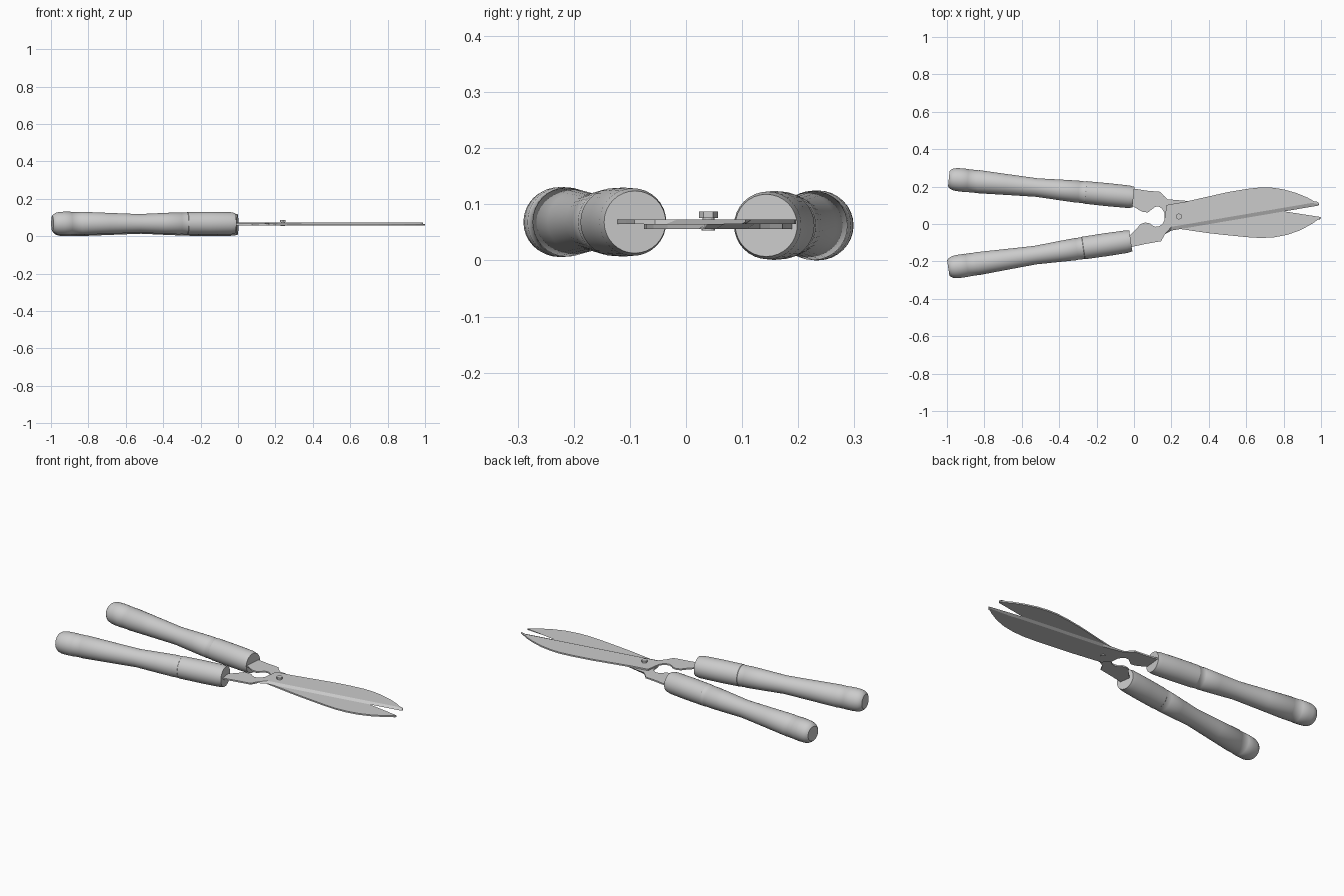
import bpy, bmesh, math
from mathutils import Vector

if "Cube" in bpy.data.objects:
    bpy.data.objects.remove(bpy.data.objects["Cube"])


def finish(bm, name, smooth=None):
    bmesh.ops.recalc_face_normals(bm, faces=bm.faces[:])
    me = bpy.data.meshes.new(name)
    bm.to_mesh(me)
    bm.free()
    ob = bpy.data.objects.new(name, me)
    bpy.context.collection.objects.link(ob)
    if smooth:
        bpy.ops.object.select_all(action='DESELECT')
        ob.select_set(True)
        bpy.context.view_layer.objects.active = ob
        bpy.ops.object.shade_smooth_by_angle(angle=math.radians(smooth))
    return ob


def handle(name, start, end, z, n=32):
    """Turned grip running from its butt (start) to its collar (end)."""
    prof = [(0, .041), (.006, .048), (.018, .056), (.035, .0605), (.06, .0622),
            (.098, .0625), (.100, .0612), (.153, .0608), (.155, .0618),
            (.30, .056), (.47, .0495), (.60, .0555), (.69, .0592), (.692, .058),
            (.728, .059), (.73, .0605), (.85, .0615), (.96, .0602), (.985, .0555)]
    a, b = Vector((*start, z)), Vector((*end, z))
    d = (b - a).normalized()
    side, up = Vector((-d.y, d.x, 0)), Vector((0, 0, 1))
    scale = (b - a).length / prof[-1][0]
    bm = bmesh.new()
    rings = []
    for t, r in prof:
        rings.append([bm.verts.new(a + d * t * scale
                      + side * r * math.cos(i * math.tau / n)
                      + up * r * math.sin(i * math.tau / n)) for i in range(n)])
    for p, q in zip(rings, rings[1:]):
        for i in range(n):
            j = (i + 1) % n
            bm.faces.new((p[i], p[j], q[j], q[i]))
    bm.faces.new(rings[0])
    bm.faces.new(rings[-1])
    finish(bm, name, 35)


def blade(name, outline, cut, shift, z_flat, z_out):
    """Plate with its cutting edge (indices in cut) ground on the outer side."""
    bm = bmesh.new()
    flat = [bm.verts.new((x, y, z_flat)) for x, y in outline]
    outer = [bm.verts.new((x, y + (shift if i in cut else 0), z_out))
             for i, (x, y) in enumerate(outline)]
    n = len(outline)
    bm.faces.new(flat)
    bm.faces.new(outer)
    for i in range(n):
        j = (i + 1) % n
        bm.faces.new((flat[i], flat[j], outer[j], outer[i]))
    finish(bm, name)


# Wooden grips
handle("back_handle", (-.99, .242), (-.003, .143), .0625)
handle("front_handle", (-.993, -.235), (-.017, -.091), .0685)

# Upper blade: cutting edge, curved back, heel, finger notch, tang
upper = [(.20, -.035), (.983, .098), (.99, .105), (.93, .14), (.87, .165),
         (.80, .185), (.74, .194), (.68, .196), (.60, .187), (.50, .170),
         (.38, .143), (.27, .118), (.175, .102), (.168, .06), (.163, .02),
         (.152, .0), (.135, -.012), (.115, -.015), (.098, -.008), (.085, .003),
         (.06, .008), (.035, .0), (.015, -.025), (-.02, -.06), (-.08, -.07),
         (-.08, -.13), (-.015, -.123), (.06, -.107), (.145, -.092), (.165, -.055)]
blade("upper_blade", upper, {0, 1}, .02, .0650, .0733)

# Lower blade
lower = [(.18, .132), (.30, .122), (.80, .068), (.993, .038), (1.0, .034),
         (.95, .0), (.89, -.033), (.82, -.058), (.75, -.071), (.68, -.075),
         (.60, -.070), (.50, -.060), (.40, -.049), (.29, -.033), (.20, -.02),
         (.165, .02), (.162, .06), (.15, .083), (.132, .093), (.113, .092),
         (.095, .078), (.075, .062), (.05, .064), (.03, .073), (.0, .092),
         (-.06, .11), (-.06, .19), (.0, .189), (.07, .178), (.14, .172), (.16, .15)]
blade("lower_blade", lower, {1, 2, 3}, -.015, .0648, .0565)


# Pivot bolt: shank, hexagonal head, nut
def bolt_part(name, sides, r, z0, z1):
    bpy.ops.mesh.primitive_cylinder_add(vertices=sides, radius=r, depth=z1 - z0,
                                        location=(.24, .04, (z0 + z1) / 2))
    bpy.context.object.name = name


bolt_part("pivot_shank", 16, .011, .054, .078)
bolt_part("pivot_head", 6, .017, .0755, .087)
bolt_part("pivot_nut", 16, .012, .053, .0575)
